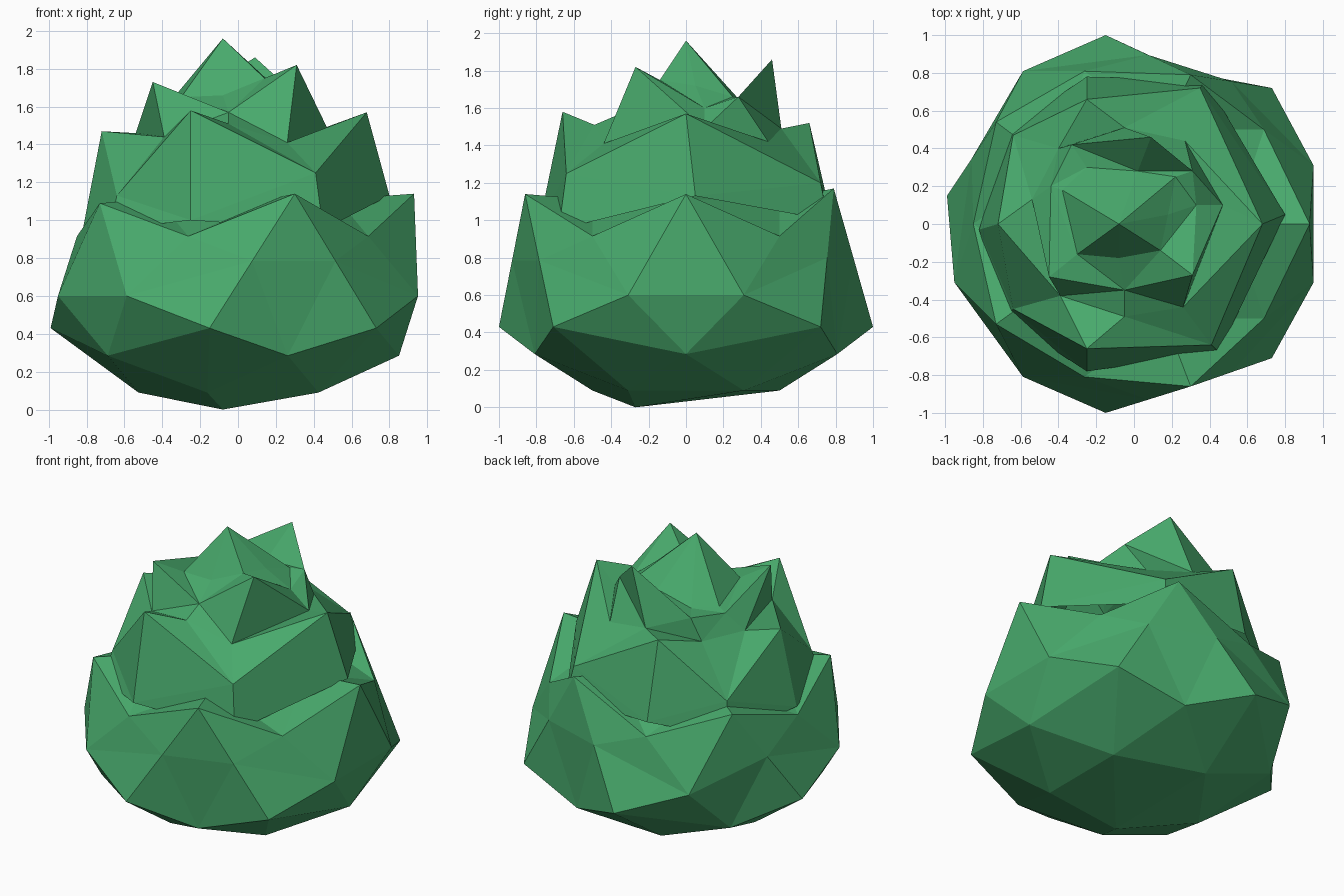
import bpy
import bmesh
from mathutils import Vector

if "Cube" in bpy.data.objects:
    bpy.data.objects.remove(bpy.data.objects["Cube"], do_unlink=True)

# Single leaf colour
leaf_green = bpy.data.materials.new("leaf_green")
leaf_green.use_nodes = True
colour = (0.065, 0.40, 0.15, 1)
leaf_green.diffuse_color = colour
leaf_green.node_tree.nodes["Principled BSDF"].inputs["Base Color"].default_value = colour


def finish(name, mesh_builder):
    """Turn a bmesh into a flat shaded, single colour object."""
    bmesh.ops.triangulate(mesh_builder, faces=mesh_builder.faces[:], quad_method='SHORT_EDGE')
    bmesh.ops.recalc_face_normals(mesh_builder, faces=mesh_builder.faces[:])
    mesh = bpy.data.meshes.new(name)
    mesh_builder.to_mesh(mesh)
    mesh_builder.free()
    mesh.materials.append(leaf_green)
    part = bpy.data.objects.new(name, mesh)
    bpy.context.collection.objects.link(part)
    return part


def leaf_tier(name, rings, apex=None):
    """Bridge rings of equal length from bottom to top, with an optional peak."""
    builder = bmesh.new()
    loops = [[builder.verts.new(point) for point in ring] for ring in rings]
    count = len(loops[0])
    for lower, upper in zip(loops, loops[1:]):
        for i in range(count):
            j = (i + 1) % count
            builder.faces.new((lower[i], lower[j], upper[j], upper[i]))
    if apex:
        peak = builder.verts.new(apex)
        for i in range(count):
            builder.faces.new((loops[-1][i], loops[-1][(i + 1) % count], peak))
    return finish(name, builder)


# Bottom tier: a squashed icosphere whose corner vertices are pulled into tips
builder = bmesh.new()
bmesh.ops.create_icosphere(builder, subdivisions=2, radius=1)
corners = [v for v in builder.verts if len(v.link_edges) == 5]
equator = [v for v in builder.verts if abs(v.co.z) < 0.01]
for v in builder.verts:
    v.co.z = 0.6 + 0.6 * v.co.z

corner_targets = [
    (-.08, -.27, 0),
    (-.15, -1, .43), (.73, -.71, .43), (.73, .72, .43), (-.15, 1, .43), (-.99, .15, .43),
    (.3, -.86, 1.14), (.93, 0, 1.14), (.3, .79, 1.17), (-.73, .54, 1.09), (-.73, -.53, 1.09),
]
for target in map(Vector, corner_targets):
    nearest = min(corners, key=lambda v: (v.co - target).length)
    nearest.co = target
    corners.remove(nearest)

# Flatten the equator into the broad facets at front, back and side
pulled = [v for v in builder.verts if len(v.link_edges) == 5]
for v in equator:
    if -.1 < v.co.x < .7 or (v.co.x < -.9 and v.co.y > 0):
        ends = [e.other_vert(v) for e in v.link_edges if e.other_vert(v) in pulled]
        v.co = sum((end.co for end in ends), Vector()) / len(ends)
finish("bottom_leaves", builder)

# Middle tier: four leaf tips with low folds between them
skirt = [(.8, .05, 1.13), (.38, .76, 1), (-.25, .78, 1), (-.66, .5, .9),
         (-.82, -.03, .95), (-.68, -.5, .95), (-.25, -.78, 1), (.45, -.68, .95)]
rim = [(.68, 0, 1.57), (.35, .72, 1.2), (-.25, .66, 1.52), (-.64, .47, 1.13),
       (-.72, 0, 1.47), (-.64, -.45, 1.13), (-.25, -.66, 1.58), (.41, -.64, 1.25)]
neck = [(.47, .1, 1.49), (.27, .44, 1.42), (-.05, .51, 1.49), (-.4, .4, 1.45),
        (-.54, .13, 1.46), (-.39, -.38, 1.44), (-.05, -.49, 1.51), (.26, -.44, 1.41)]
leaf_tier("middle_leaves", [skirt, rim, neck])

# Top tier: pointed leaves around a central peak
tips = [(.33, .1, 1.6), (.31, .28, 1.66), (.09, .46, 1.86), (-.33, .42, 1.6),
        (-.44, .2, 1.58), (-.45, -.28, 1.73), (-.05, -.35, 1.57), (.31, -.27, 1.82)]
hollow = [(.18, .05, 1.72), (.22, .25, 1.66), (.02, .28, 1.65), (-.25, .3, 1.6),
          (-.38, .18, 1.6), (-.3, -.16, 1.65), (-.08, -.18, 1.66), (.14, -.14, 1.75)]
leaf_tier("top_leaves", [neck, tips, hollow], apex=(-.08, 0, 1.96))
